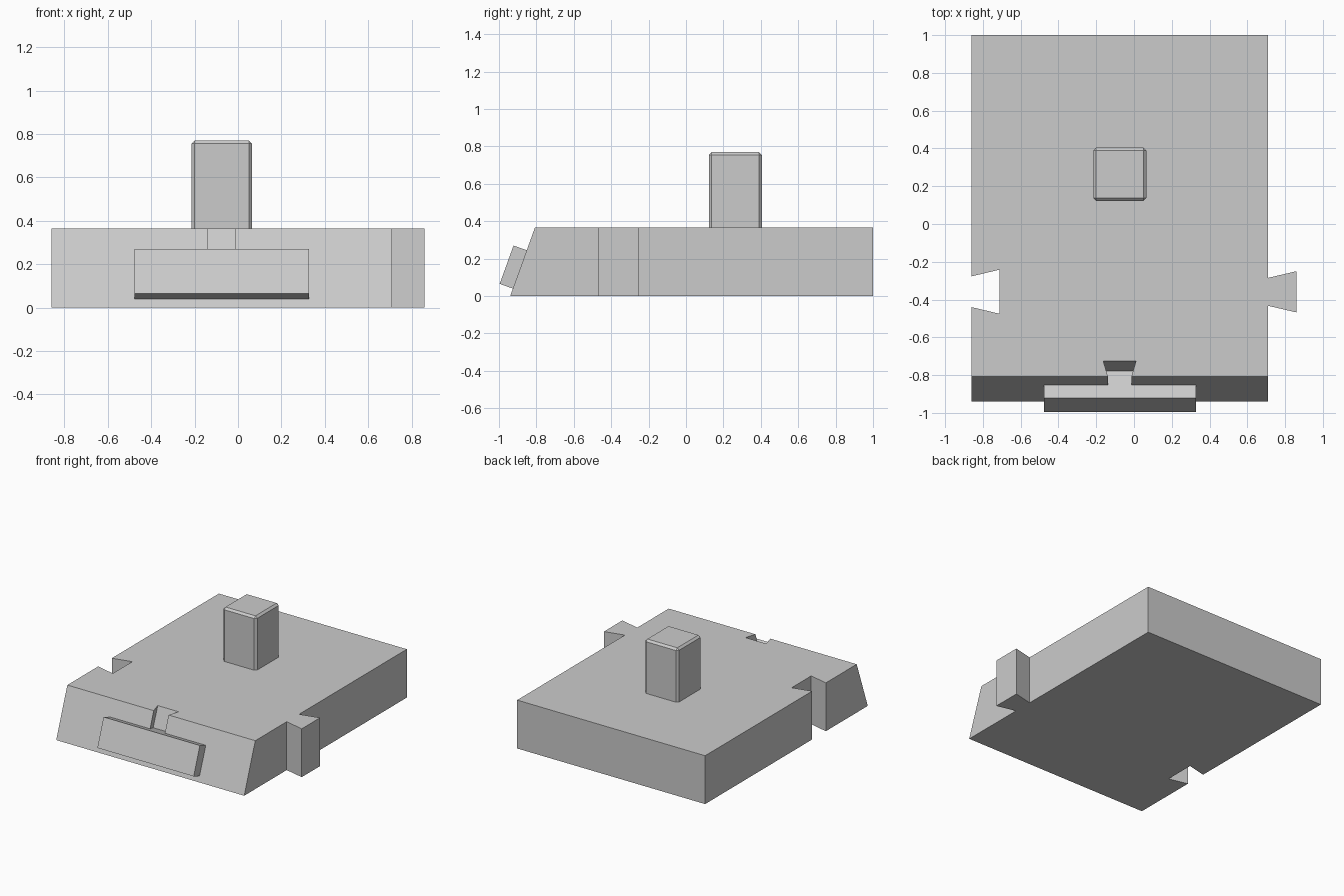
import bpy, bmesh
from mathutils import Vector

if "Cube" in bpy.data.objects:
    bpy.data.objects.remove(bpy.data.objects["Cube"])

grey = bpy.data.materials.new("light grey")
grey.diffuse_color = (0.6, 0.6, 0.6, 1)
grey.use_nodes = True
grey.node_tree.nodes["Principled BSDF"].inputs["Base Color"].default_value = grey.diffuse_color

HEIGHT = 0.365
FRONT_LOW, FRONT_HIGH = -0.94, -0.808   # y of the sloped front at bottom and top


def prism(name, bottom, top):
    """Solid between two matching loops of points."""
    bm = bmesh.new()
    low = [bm.verts.new(p) for p in bottom]
    high = [bm.verts.new(p) for p in top]
    bm.faces.new(low[::-1])
    bm.faces.new(high)
    for i in range(len(low)):
        j = (i + 1) % len(low)
        bm.faces.new((low[i], low[j], high[j], high[i]))
    bmesh.ops.recalc_face_normals(bm, faces=bm.faces)
    mesh = bpy.data.meshes.new(name)
    bm.to_mesh(mesh)
    bm.free()
    obj = bpy.data.objects.new(name, mesh)
    bpy.context.collection.objects.link(obj)
    mesh.materials.append(grey)
    return obj


# Slab outline: dovetail tab on the right, matching notch on the left
L, R, F, B = -0.86, 0.71, FRONT_LOW, 1.0
outline = [(L, F), (R, F),
           (R, -0.433), (0.86, -0.468), (0.86, -0.25), (R, -0.285),
           (R, B), (L, B),
           (L, -0.277), (-0.713, -0.242), (-0.713, -0.475), (L, -0.44)]
slab = prism("slab",
             [(x, y, 0) for x, y in outline],
             [(x, FRONT_HIGH if y == F else y, HEIGHT) for x, y in outline])

# Frame lying on the sloped front: up the slope and into the slab
up = Vector((0, FRONT_HIGH - FRONT_LOW, HEIGHT)).normalized()
inward = Vector((0, up.z, -up.y))
base = Vector((0, FRONT_LOW, 0))


def on_slope(x, depth, rise):
    return base + Vector((x, 0, 0)) + inward * depth + up * rise


PLATE_LOW, PLATE_HIGH, THICK = 0.042, 0.26, 0.075

# Dovetail recess cut down the slope to the level of the plate top
MID = -0.076
section = [(MID - 0.055, -0.022), (MID + 0.055, -0.022),
           (MID + 0.087, THICK + 0.003), (MID - 0.087, THICK + 0.003)]
cutter = prism("recess_cutter",
               [on_slope(x, d, PLATE_HIGH) for x, d in section],
               [on_slope(x, d, 0.6) for x, d in section])
cutter.hide_render = True
cutter.hide_viewport = True
cut = slab.modifiers.new("recess", 'BOOLEAN')
cut.operation = 'DIFFERENCE'
cut.solver = 'EXACT'
cut.object = cutter

# Raised plate on the sloped front
rect = [(-0.477, -THICK), (0.327, -THICK), (0.327, 0), (-0.477, 0)]
prism("front_plate",
      [on_slope(x, d, PLATE_LOW) for x, d in rect],
      [on_slope(x, d, PLATE_HIGH) for x, d in rect])

# Square post with chamfered edges, sunk a little into the slab
square = [(-0.215, 0.122), (0.065, 0.122), (0.065, 0.405), (-0.215, 0.405)]
post = prism("post",
             [(x, y, HEIGHT - 0.05) for x, y in square],
             [(x, y, 0.77) for x, y in square])
chamfer = post.modifiers.new("chamfer", 'BEVEL')
chamfer.width = 0.015
chamfer.segments = 1
